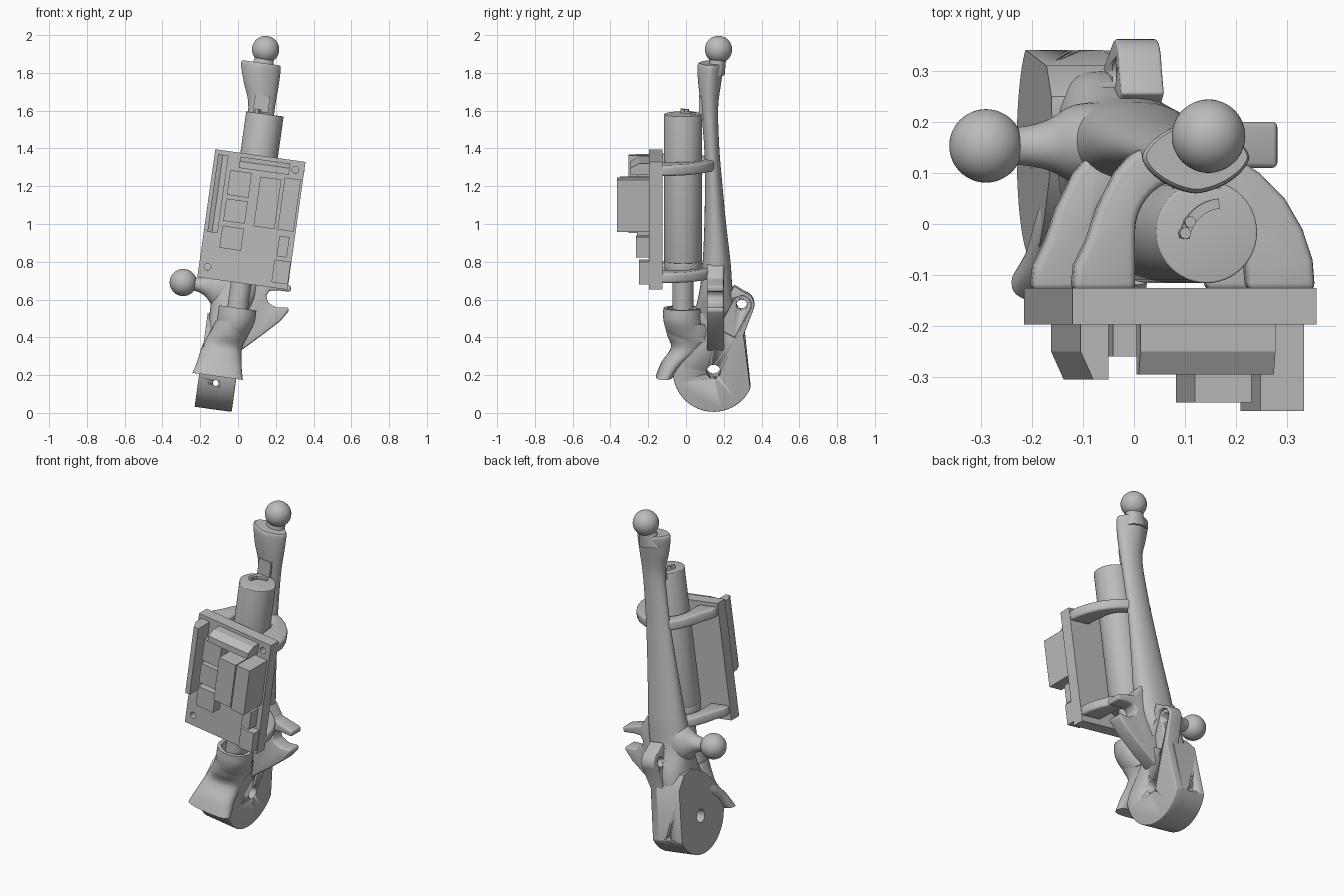
import bpy, bmesh, math
from mathutils import Matrix, Vector

if "Cube" in bpy.data.objects:
    bpy.data.objects.remove(bpy.data.objects["Cube"])

grey = bpy.data.materials.new("plain grey")
grey.use_nodes = True
grey.diffuse_color = (0.5, 0.5, 0.5, 1)
grey.node_tree.nodes["Principled BSDF"].inputs["Base Color"].default_value = (0.5, 0.5, 0.5, 1)

# The whole assembly leans sideways; parts are built upright around the origin
LEAN = Matrix.Translation((0, 0, 1)) @ Matrix.Rotation(math.radians(8), 4, 'Y')
ORDER = {'X': lambda t, p, q: (t, p, q),
         'Y': lambda t, p, q: (p, t, q),
         'Z': lambda t, p, q: (p, q, t)}


def finish(name, bm, smooth=True, bevel=0):
    bmesh.ops.recalc_face_normals(bm, faces=bm.faces)
    mesh = bpy.data.meshes.new(name)
    bm.to_mesh(mesh)
    bm.free()
    mesh.transform(LEAN)
    mesh.materials.append(grey)
    ob = bpy.data.objects.new(name, mesh)
    bpy.context.collection.objects.link(ob)
    bpy.ops.object.select_all(action='DESELECT')
    bpy.context.view_layer.objects.active = ob
    ob.select_set(True)
    if bevel:
        mod = ob.modifiers.new("round", 'BEVEL')
        mod.width, mod.segments, mod.limit_method = bevel, 3, 'ANGLE'
        bpy.ops.object.modifier_apply(modifier=mod.name)
    if smooth:
        bpy.ops.object.shade_smooth_by_angle(angle=math.radians(35))
    return ob


def skin(name, rings, smooth=True, bevel=0):
    bm = bmesh.new()
    rows = [[bm.verts.new(p) for p in ring] for ring in rings]
    n = len(rows[0])
    for a, b in zip(rows, rows[1:]):
        for i in range(n):
            bm.faces.new((a[i], a[(i + 1) % n], b[(i + 1) % n], b[i]))
    bm.faces.new(rows[0])
    bm.faces.new(rows[-1])
    return finish(name, bm, smooth, bevel)


def prism(name, pts, axis, lo, hi, smooth=True, bevel=0):
    return skin(name, [[ORDER[axis](t, *p) for p in pts] for t in (lo, hi)], smooth, bevel)


def arc(cx, cy, r, a0=0, a1=352.5, n=48):
    angles = [math.radians(a0 + (a1 - a0) * i / (n - 1)) for i in range(n)]
    return [(cx + r * math.cos(a), cy + r * math.sin(a)) for a in angles]


def box(name, x0, x1, y0, y1, z0, z1):
    return prism(name, [(x0, y0), (x1, y0), (x1, y1), (x0, y1)], 'Z', z0, z1, False)


def loft(name, axis, sections, steps=5, n=40):
    """Sections are (position, centre p, centre q, half p, half q, roundness)."""
    s = [Vector(v) for v in sections]
    s = [s[0]] + s + [s[-1]]
    smooth = []
    for a, b, c, d in zip(s, s[1:], s[2:], s[3:]):
        for k in range(steps):
            t = k / steps
            smooth.append(b + 0.5 * t * ((c - a) + t * ((2 * a - 5 * b + 4 * c - d)
                                                       + t * (3 * b - a - 3 * c + d))))
    smooth.append(s[-1])
    rings = []
    for t, p, q, a, b, e in smooth:
        ring = []
        for i in range(n):
            co, si = math.cos(math.tau * i / n), math.sin(math.tau * i / n)
            ring.append(ORDER[axis](t, p + a * math.copysign(abs(co) ** (2 / e), co),
                                    q + b * math.copysign(abs(si) ** (2 / e), si)))
        rings.append(ring)
    return skin(name, rings)


def ball(name, x, y, z, r):
    bm = bmesh.new()
    bmesh.ops.create_uvsphere(bm, u_segments=48, v_segments=24, radius=r,
                              matrix=Matrix.Translation((x, y, z)))
    return finish(name, bm)


def cut(cutter, *targets):
    cutter.hide_render = True
    for ob in targets:
        bpy.context.view_layer.objects.active = ob
        mod = ob.modifiers.new("cut", 'BOOLEAN')
        mod.operation, mod.solver, mod.object = 'DIFFERENCE', 'EXACT', cutter
        bpy.ops.object.modifier_apply(modifier=mod.name)
    bpy.data.objects.remove(cutter)


# Spine: flared top, slim waist, broad base
spine = loft("spine", 'Z', [
    (-.64, .003, .14, .09, .16, 2.5), (-.5, .012, .165, .095, .13, 2.3),
    (-.36, .035, .16, .12, .09, 2.3), (-.2, .04, .162, .112, .074, 2.2),
    (0, .04, .155, .098, .058, 2.1), (.2, .04, .147, .084, .047, 2),
    (.4, .04, .137, .073, .04, 2), (.62, .038, .125, .07, .045, 2),
    (.75, .018, .125, .093, .06, 1.8), (.84, .004, .13, .106, .07, 1.6),
    (.862, .003, .132, .1, .064, 1.6)])
box("spine_tab", -.005, .075, .07, .12, .57, .69)

# Ball ends with their necks
loft("top_neck", 'Z', [(.8, .012, .155, .07, .05, 2), (.86, .015, .165, .055, .045, 2),
                       (.92, .016, .17, .045, .045, 2)])
ball("top_ball", .016, .172, .935, .072)
loft("side_stem", 'X', [(-.22, .153, -.347, .036, .034, 2), (-.17, .153, -.347, .038, .036, 2),
                        (-.12, .155, -.347, .05, .055, 2), (-.07, .158, -.35, .075, .1, 2),
                        (0, .16, -.35, .08, .14, 2)])
ball("side_ball", -.244, .153, -.347, .072)

# Round housing at the foot, with the lug plate on its left side
HUB = (.146, -.775)
LUG = (.295, -.42)
foot = arc(*HUB, .215, 150, 335, 36)
housing = prism("wheel_housing", foot + [(.31, -.57), (.25, -.5), (.17, -.49), (.09, -.53),
                                         (.01, -.6)], 'X', -.093, .06)
plate = prism("lug_plate", foot + [(.305, -.58)] + arc(*LUG, .067, -15, 75, 14) +
              [(.255, -.32), (.22, -.38), (.15, -.53), (.045, -.6), (-.02, -.64)],
              'X', .02, .105, True, .006)
cut(prism("hub_cutter", arc(*HUB, .037), 'X', -.3, .3), housing, plate)
cut(prism("pin_cutter", arc(0, -.85, .015), 'Y', -.2, .5), housing)
cut(prism("lug_hole_cutter", arc(*LUG, .028), 'X', -.3, .3), plate, spine)
along = Vector((-.48, -.88))
side = Vector((.88, -.48)) * .05
end = Vector(LUG) + along * .17
cap = arc(*LUG, .05, -28.6, 151.4, 16)
cut(prism("slot_cutter", cap + [tuple(end - side), tuple(end + side)], 'X', .085, .3),
    plate, spine)

# Cup and flared guard in front of the housing
cup = loft("cup", 'Z', [(-.62, .03, .04, .09, .11, 2.2), (-.56, .05, .0, .092, .105, 2),
                        (-.5, .06, -.018, .1, .102, 2), (-.44, .06, -.018, .1, .102, 2)])
cut(prism("cup_cutter", arc(.06, -.018, .078), 'Z', -.5, -.3), cup)
box("cup_bridge", -.02, .1, .04, .16, -.6, -.46)
loft("guard", 'Z', [(-.814, .006, -.115, .134, .045, 2.6), (-.74, .006, -.07, .117, .06, 2.4),
                    (-.66, .008, .005, .105, .085, 2.3), (-.59, .03, .02, .098, .12, 2.2),
                    (-.52, .05, .0, .095, .115, 2)])

# Cable clip on the left flank
prism("cable_clip", [(.05, -.68), (.11, -.66), (.206, -.567), (.294, -.477), (.33, -.42),
                     (.325, -.4), (.26, -.41), (.215, -.39), (.2, -.355), (.215, -.325),
                     (.26, -.318), (.325, -.318), (.325, -.285), (.2, -.265), (.15, -.2),
                     (.05, -.18)], 'Y', .11, .2, True, .012)

# Battery cell with its end caps and lower plug
CELL = (.06, -.016)
prism("battery", arc(*CELL, .1), 'Z', -.19, .597, True, .004)
prism("battery_end", arc(*CELL, .097), 'Z', -.235, -.185, True, .006)
prism("battery_plug", arc(*CELL, .055), 'Z', -.5, -.2)
prism("terminal_strip", arc(.09, -.035, .085, 95, 175, 14) + arc(.09, -.035, .065, 175, 95, 14),
      'Z', .59, .607)
for i, (x, y) in enumerate([(.015, -.018), (.025, .004)]):
    prism(f"terminal_{i}", arc(x, y, .011), 'Z', .59, .618)

# Curved arms that carry the board around the battery
outer = [(.31, -.13), (.305, -.07), (.285, -.01), (.25, .05), (.2, .1), (.14, .14), (.04, .17),
         (-.05, .14), (-.085, .1), (-.12, .03), (-.14, -.03), (-.165, -.08), (-.17, -.13)]
inner = [(-.046, -.13)] + arc(*CELL, .106, 180, 0, 24) + [(.176, -.13)]
for name, z0, z1 in (("upper_arm", .298, .356), ("lower_arm", -.275, -.22)):
    prism(name, outer + inner, 'Z', z0, z1, True, .014)

# Circuit board with mounting holes
board = box("board", -.174, .308, -.197, -.125, -.308, .375)
for x, z in ((.261, .325), (-.128, -.248)):
    cut(prism("board_cutter", arc(x, z, .018), 'Y', -.3, -.1), board)

# Components on the board
prism("edge_connector", [(-.155, -.19), (-.1, -.19), (-.1, -.305), (-.13, -.305), (-.155, -.25)],
      'Z', -.063, .352, False)
prism("top_connector", [(-.19, .355), (-.25, .355), (-.295, .33), (-.295, .295), (-.19, .295)],
      'X', -.037, .23, False)
for i, (z0, z1) in enumerate([(.145, .277), (.006, .125), (-.138, -.02)]):
    box(f"chip_{i}", -.08, .035, -.26, -.19, z0, z1)
box("inner_block", .083, .195, -.35, -.19, 0, .265)
box("outer_block", .211, .297, -.366, -.19, 0, .278)
box("small_block", .226, .28, -.265, -.19, -.14, -.031)
box("corner_block", .218, .305, -.25, -.19, -.28, -.159)
